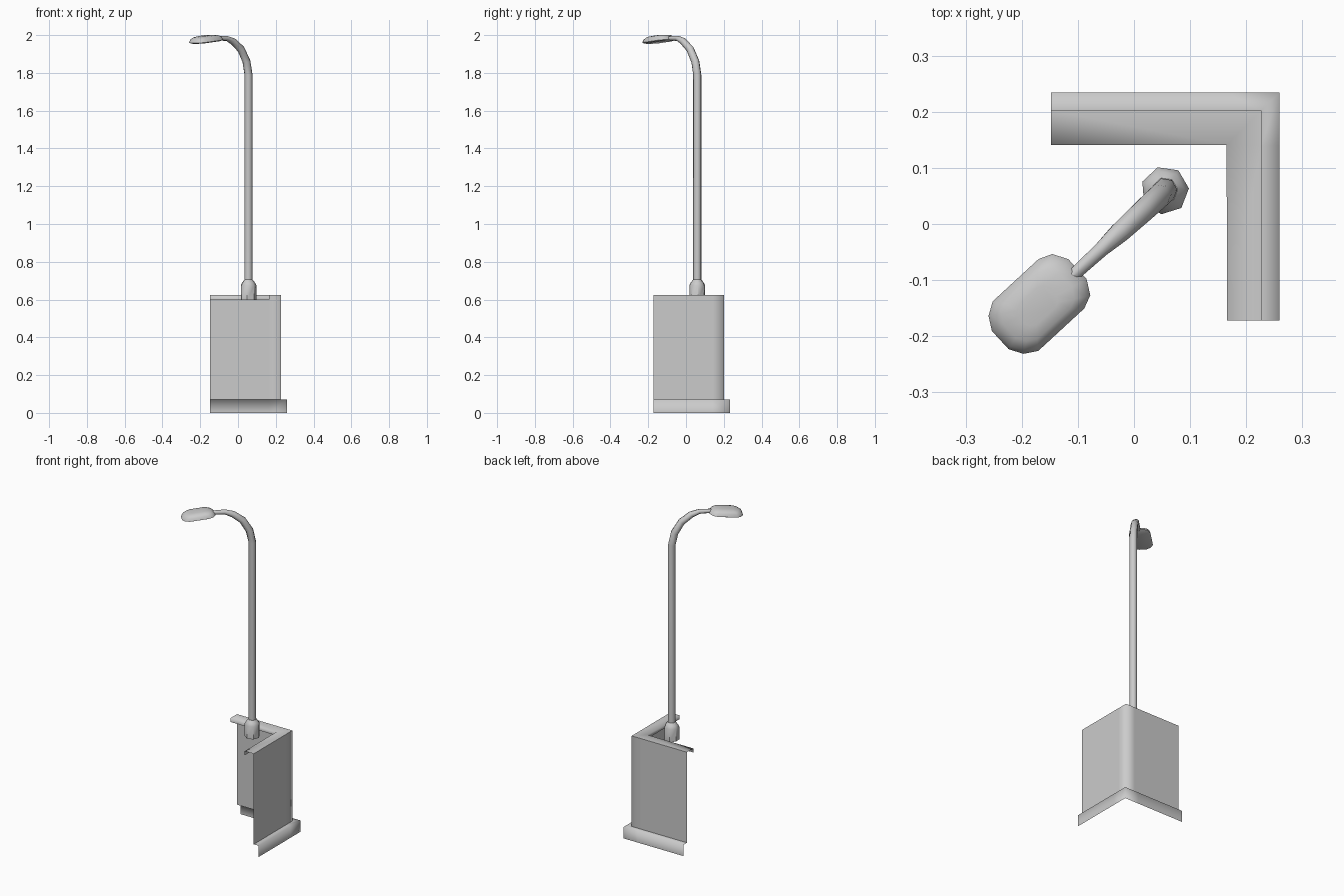
import bpy, bmesh, math
from mathutils import Vector, Matrix

if "Cube" in bpy.data.objects:
    bpy.data.objects.remove(bpy.data.objects["Cube"])


def make_object(name, bm, angle=None):
    mesh = bpy.data.meshes.new(name)
    bm.to_mesh(mesh)
    bm.free()
    for p in mesh.polygons:
        p.use_smooth = True
    ob = bpy.data.objects.new(name, mesh)
    bpy.context.collection.objects.link(ob)
    if angle:
        bpy.ops.object.select_all(action='DESELECT')
        ob.select_set(True)
        bpy.context.view_layer.objects.active = ob
        bpy.ops.object.shade_smooth_by_angle(angle=math.radians(angle))
    return ob


def loft(name, rings, angle):
    # Closed rings bridged with quads and capped at both ends
    bm = bmesh.new()
    rows = [[bm.verts.new(p) for p in ring] for ring in rings]
    n = len(rows[0])
    for a, b in zip(rows, rows[1:]):
        for i in range(n):
            k = (i + 1) % n
            bm.faces.new((a[i], a[k], b[k], b[i]))
    bm.faces.new(rows[0][::-1])
    bm.faces.new(rows[-1])
    bmesh.ops.recalc_face_normals(bm, faces=bm.faces)
    return make_object(name, bm, angle)


# Corner wall: open trim profile (outward offset, height) swept round an L
profile = [(0.032, 0), (0.032, 0.07), (0, 0.07), (0, 0.625), (-0.061, 0.625), (-0.061, 0.6)]
bm = bmesh.new()
rows = []
for d, z in profile:
    x, y = 0.227 + d, 0.202 + d
    path = [(-0.148, y), (0.165, y), (x, y), (x, 0.14), (x, -0.172)]
    rows.append([bm.verts.new((px, py, z)) for px, py in path])
for a, b in zip(rows, rows[1:]):
    for i in range(4):
        bm.faces.new((a[i], b[i], b[i + 1], a[i + 1]))
for j in (2, 3):
    for i in range(4):
        bm.edges.get((rows[j][i], rows[j][i + 1])).smooth = False
bmesh.ops.remove_doubles(bm, verts=bm.verts, dist=0.003)
make_object("corner_wall", bm)

# Pole base point and the direction the arm leans
base = Vector((0.055, 0.06, 0))
lean = Vector((-0.735, -0.678, 0)).normalized()
side = Vector((-lean.y, lean.x, 0))
UP = Vector((0, 0, 1))


# Collar: seven-sided tapered socket
def flat_ring(r, z):
    return [base + Vector((r * math.cos(a), r * math.sin(a), z))
            for a in (math.radians(4.5) + i * math.tau / 7 for i in range(7))]


loft("pole_collar", [flat_ring(*p) for p in
                     [(0.043, 0.598), (0.043, 0.675), (0.035, 0.69), (0.023, 0.705)]], 50)

# Pole and curved arm: (reach, height, radius)
path = [(0, 0.69, 0.022), (0, 1.79, 0.022), (0.015, 1.86, 0.022), (0.055, 1.926, 0.021),
        (0.11, 1.967, 0.019), (0.155, 1.983, 0.014), (0.25, 1.983, 0.011)]
rings = []
for i, (s, z, r) in enumerate(path):
    p, q = path[max(i - 1, 0)], path[min(i + 1, len(path) - 1)]
    t = (lean * (q[0] - p[0]) + UP * (q[1] - p[1])).normalized()
    nrm = side.cross(t)
    c = base + lean * s + UP * z
    rings.append([c + r * (side * math.cos(a) + nrm * math.sin(a))
                  for a in (k * math.tau / 7 for k in range(7))])
loft("pole_and_arm", rings, 70)

# Lamp head: rounded-rectangle shell drooping toward its tip
half = [(0.093, 0.022), (0.079, 0.046), (0.056, 0.06), (-0.056, 0.06), (-0.08, 0.05), (-0.095, 0.024)]
outline = half + [(x, -y) for x, y in reversed(half)]
centre = Vector((-0.17, -0.144, 1.963))
tilt = Matrix.Rotation(math.radians(6), 3, side)
rings = []
for k, h in [(0.84, -0.001), (1, 0.004), (0.92, 0.02), (0.72, 0.031), (0.4, 0.035)]:
    rings.append([centre + tilt @ (lean * x * k + side * y * k + UP * h) for x, y in outline])
loft("lamp_head", rings, 60)
